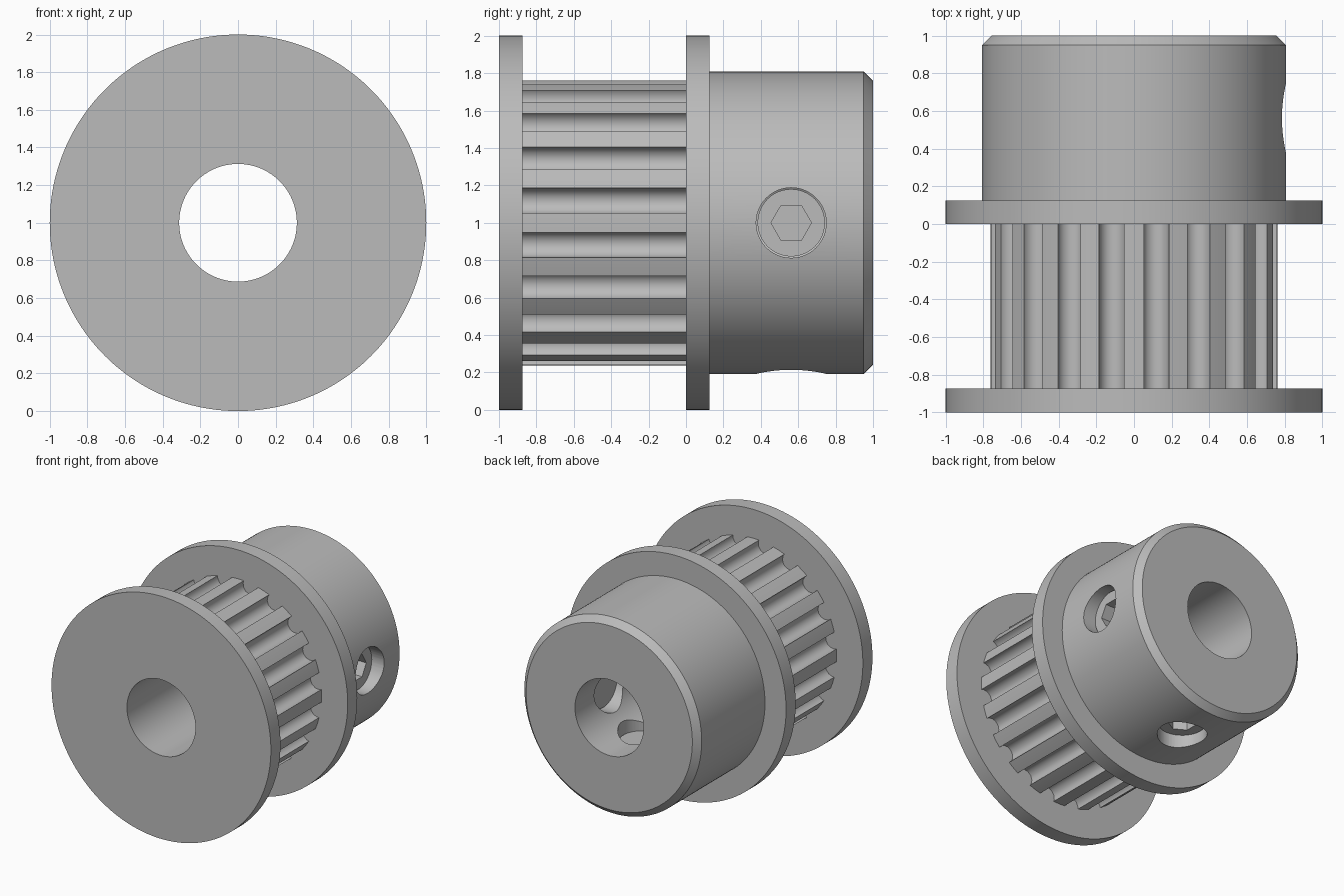
import bpy, bmesh
from math import sin, cos, pi, radians
from mathutils import Vector

cube = bpy.data.objects.get("Cube")
if cube:
    bpy.data.objects.remove(cube, do_unlink=True)

metal = bpy.data.materials.new("grey_metal")
metal.use_nodes = True
grey = (0.5, 0.5, 0.5, 1)
metal.diffuse_color = grey
metal.node_tree.nodes["Principled BSDF"].inputs["Base Color"].default_value = grey

TEETH = 20
BORE, FLANGE, HUB, TOOTH = 0.3125, 1.0, 0.808, 0.762
SCREW_Y = 0.5625
X, Y, Z = Vector((1, 0, 0)), Vector((0, 1, 0)), Vector((0, 0, 1))


def loft(name, loops, origin, axis, side, ring=False):
    """Skin loops of (u, v, h) points placed along an axis; ring joins last to first."""
    across = axis.cross(side)
    bm = bmesh.new()
    rows = [[bm.verts.new(origin + side * u + across * v + axis * h) for u, v, h in loop]
            for loop in loops]
    pairs = list(zip(rows, rows[1:]))
    if ring:
        pairs.append((rows[-1], rows[0]))
    else:
        bm.faces.new(rows[0])
        bm.faces.new(rows[-1])
    for a, b in pairs:
        for i in range(len(a)):
            j = (i + 1) % len(a)
            bm.faces.new((a[i], a[j], b[j], b[i]))
    bmesh.ops.recalc_face_normals(bm, faces=bm.faces)
    mesh = bpy.data.meshes.new(name)
    bm.to_mesh(mesh)
    bm.free()
    mesh.materials.append(metal)
    obj = bpy.data.objects.new(name, mesh)
    bpy.context.collection.objects.link(obj)
    return obj


def circle(r, h, n):
    return [(r * cos(2 * pi * i / n), r * sin(2 * pi * i / n), h) for i in range(n)]


def hexagon(r, h, n):
    pts = []
    for i in range(n):
        a = 2 * pi * i / n
        d = r * cos(pi / 6) / cos(a % (pi / 3) - pi / 6)
        pts.append((d * cos(a), d * sin(a), h))
    return pts


def toothed(h):
    """Belt tooth outline: a flat land, then a round-bottomed groove, repeated."""
    half = radians(3.95)
    polar = [(TOOTH * cos(a), TOOTH * sin(a)) for a in (-half, 0, half)]
    mid = pi / TEETH
    for k in range(7):
        t = pi * k / 6
        r, s = TOOTH - 0.022 - 0.07 * sin(t), -0.07 * cos(t)
        polar.append((r * cos(mid) - s * sin(mid), r * sin(mid) + s * cos(mid)))
    pts = []
    for k in range(TEETH):
        c, s = cos(2 * pi * k / TEETH), sin(2 * pi * k / TEETH)
        pts += [(x * c - y * s, x * s + y * c, h) for x, y in polar]
    return pts


def smooth(obj):
    bpy.ops.object.select_all(action='DESELECT')
    obj.select_set(True)
    bpy.context.view_layer.objects.active = obj
    bpy.ops.object.shade_smooth_by_angle(angle=radians(35))


# Pulley body: front flange, toothed barrel, rear flange, chamfered hub, bore
n = len(toothed(0))
front = [circle(r, h, n) for r, h in ((BORE, -1), (FLANGE, -1), (FLANGE, -0.875))]
barrel = [toothed(-0.875), toothed(0)]
back = [circle(r, h, n) for r, h in ((FLANGE, 0), (FLANGE, 0.125), (HUB, 0.125),
                                     (HUB, 0.95), (HUB - 0.05, 1), (BORE, 1))]
body = loft("pulley_body", front + barrel + back, Z, Y, X, ring=True)

# Threaded holes and their set screws, one to the left side and one below
centre = Z + Y * SCREW_Y
m = 48
for label, axis in (("left", X), ("bottom", -Z)):
    cutter = loft(label + "_hole_cutter", [circle(0.1875, 0.1, m), circle(0.1875, 0.95, m)],
                  centre, axis, Y)
    cutter.hide_render = True
    mod = body.modifiers.new("hole", 'BOOLEAN')
    mod.operation, mod.solver, mod.object = 'DIFFERENCE', 'EXACT', cutter
    bpy.context.view_layer.objects.active = body
    bpy.ops.object.modifier_apply(modifier=mod.name)
    bpy.data.objects.remove(cutter, do_unlink=True)

    screw = loft(label + "_set_screw",
                 [circle(0.18, 0.36, m), circle(0.18, 0.7, m),
                  hexagon(0.108, 0.7, m), hexagon(0.108, 0.55, m)],
                 centre, axis, Y)
    smooth(screw)

smooth(body)
